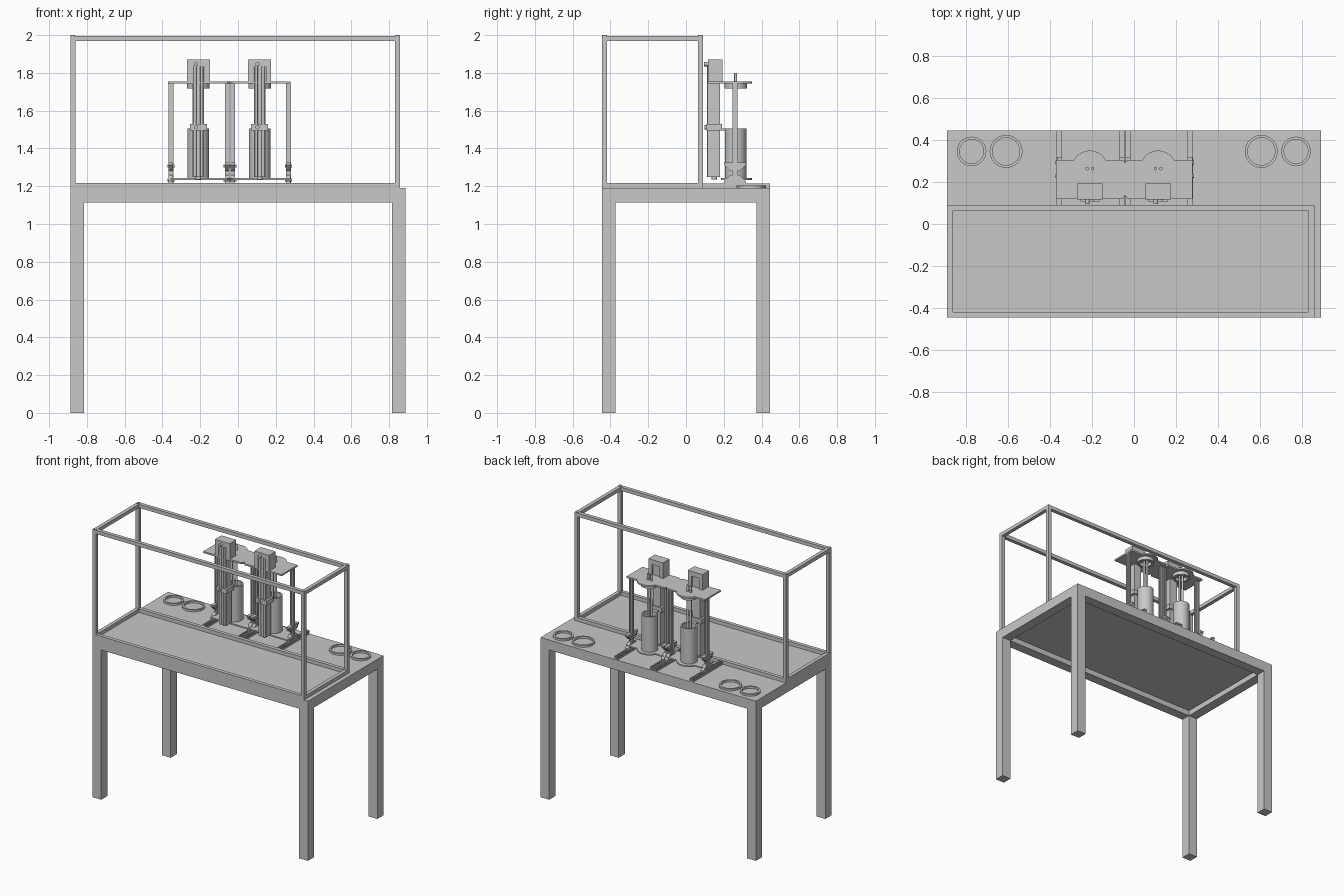
import bpy, bmesh
from math import sin, cos, pi, radians

cube = bpy.data.objects.get("Cube")
if cube:
    bpy.data.objects.remove(cube, do_unlink=True)

TONE = (0.58, 0.58, 0.58, 1)
grey = bpy.data.materials.new("plain_grey")
grey.use_nodes = True
grey.diffuse_color = TONE
grey.node_tree.nodes["Principled BSDF"].inputs["Base Color"].default_value = TONE


def finish(name, bm, smooth=False):
    bmesh.ops.recalc_face_normals(bm, faces=bm.faces)
    mesh = bpy.data.meshes.new(name)
    bm.to_mesh(mesh)
    bm.free()
    mesh.materials.append(grey)
    obj = bpy.data.objects.new(name, mesh)
    bpy.context.scene.collection.objects.link(obj)
    if smooth:
        bpy.ops.object.select_all(action='DESELECT')
        obj.select_set(True)
        bpy.context.view_layer.objects.active = obj
        bpy.ops.object.shade_smooth_by_angle(angle=radians(35))


def prism(name, pts, lo, hi, axis='z', smooth=False):
    """Extrude a flat outline from lo to hi along an axis."""
    place = {'z': lambda a, b: (a, b, lo), 'x': lambda a, b: (lo, a, b),
             'y': lambda a, b: (a, lo, b)}[axis]
    bm = bmesh.new()
    face = bm.faces.new([bm.verts.new(place(a, b)) for a, b in pts])
    ext = bmesh.ops.extrude_face_region(bm, geom=[face])
    verts = [g for g in ext['geom'] if isinstance(g, bmesh.types.BMVert)]
    shift = [hi - lo if axis == k else 0 for k in 'xyz']
    bmesh.ops.translate(bm, verts=verts, vec=shift)
    finish(name, bm, smooth)


def box(name, x0, x1, y0, y1, z0, z1):
    prism(name, [(x0, y0), (x1, y0), (x1, y1), (x0, y1)], z0, z1)


def arc(cx, cy, r, a0, a1, n):
    return [(cx + r * cos(a0 + (a1 - a0) * i / n), cy + r * sin(a0 + (a1 - a0) * i / n))
            for i in range(n + 1)]


def rod(name, a, b, r, lo, hi, axis='z', n=24):
    prism(name, arc(a, b, r, 0, 2 * pi, n)[:-1], lo, hi, axis, True)


def lathe(name, cx, cy, profile, n=40):
    """Spin a closed (radius, z) profile into a ring or tube."""
    bm = bmesh.new()
    loops = [[bm.verts.new((cx + r * cos(2 * pi * i / n), cy + r * sin(2 * pi * i / n), z))
              for r, z in profile] for i in range(n)]
    m = len(profile)
    for i in range(n):
        p, q = loops[i], loops[(i + 1) % n]
        for j in range(m):
            k = (j + 1) % m
            bm.faces.new((p[j], q[j], q[k], p[k]))
    finish(name, bm, True)


def tube(name, cx, cy, ro, ri, z0, z1):
    lathe(name, cx, cy, [(ro, z0), (ro, z1), (ri, z1), (ri, z0)])


def slotted(cx, cy, s):
    """Square bar section with a groove in each side."""
    g, d = s * 0.3, s * 0.55
    side = [(-s, -s), (-g, -s), (-g, -d), (g, -d), (g, -s)]
    pts = []
    for c, k in ((1, 0), (0, 1), (-1, 0), (0, -1)):
        pts += [(cx + x * c - y * k, cy + x * k + y * c) for x, y in side]
    return pts


# Table: four legs, a one-piece rim and a thin panel recessed underneath
HX, HY, LEG, UNDER, TOP = 0.888, 0.445, 0.072, 1.115, 1.19
IX, IY = HX - LEG, HY - LEG
for sx in (-1, 1):
    for sy in (-1, 1):
        xs = sorted((sx * HX, sx * IX))
        ys = sorted((sy * HY, sy * IY))
        box("table_leg", *xs, *ys, 0, UNDER)

bm = bmesh.new()
rings = [[bm.verts.new((sx * x, sy * y, z)) for sx, sy in ((-1, -1), (1, -1), (1, 1), (-1, 1))]
         for x, y, z in ((HX, HY, TOP), (HX, HY, UNDER), (IX, IY, UNDER), (IX, IY, TOP - 0.035))]
bm.faces.new(rings[0])
bm.faces.new(rings[-1])
for p, q in zip(rings, rings[1:]):
    for i in range(4):
        bm.faces.new((p[i], p[(i + 1) % 4], q[(i + 1) % 4], q[i]))
finish("table_top", bm)

# Open cabinet frame with round caps on its corners
X0, X1, Y0, Y1, B, ROOF = -HX, 0.857, -HY, 0.09, 0.027, 1.996
for x in (X0, X1 - B):
    for y in (Y0, Y1 - B):
        box("cabinet_post", x, x + B, y, y + B, TOP, ROOF)
        rod("cabinet_corner_cap", x + B / 2, y + B / 2, 0.012, ROOF, 2.0)
for z in (TOP, ROOF - B):
    for y in (Y0, Y1 - B):
        box("cabinet_long_bar", X0 + B, X1 - B, y, y + B, z, z + B)
    for x in (X0, X1 - B):
        box("cabinet_short_bar", x, x + B, Y0 + B, Y1 - B, z, z + B)

# Rings lying on the table
for x, r in ((-0.772, 0.07), (-0.608, 0.078), (0.605, 0.078), (0.77, 0.07)):
    tube("table_ring", x, 0.345, r, r - 0.013, TOP, TOP + 0.014)

# Slotted base rails, uprights and their stacked corner brackets
PY, S = 0.26, 0.0125
RAIL = TOP + 2 * S
for x in (-0.355, -0.057, -0.028, 0.267):
    prism("base_rail", slotted(x, TOP + S, S), Y1, HY, 'y')
    prism("upright", slotted(x, PY, S), RAIL, 1.745)
    for s in (-1, 1):
        shape = [(0, 0), (0.045, 0), (0.045, 0.012), (0.012, 0.045), (0, 0.045)]
        for base, flip in ((RAIL, 1), (RAIL + 0.11, -1)):
            prism("corner_bracket", [(PY + s * (S + a), base + flip * b) for a, b in shape],
                  x - 0.012, x + 0.012, 'x')
            rod("bracket_bolt", PY + s * 0.032, base + flip * 0.018, 0.009,
                x - 0.019, x + 0.019, 'x', 12)

# Upper and lower plates with rounded lobes behind each cylinder
UNITS, CY, MID = (-0.21, 0.115), 0.263, -0.0425


def plate(name, x0, x1, front, z0, z1):
    back, r = 0.305, 0.086
    pts = [(x0, front), (MID - 0.012, front), (MID, front + 0.02), (MID + 0.012, front),
           (x1, front), (x1, back)]
    lobe = radians(29)
    pts += arc(UNITS[1], CY, r, lobe, pi - lobe, 16)
    pts += [(MID + 0.012, back), (MID, back - 0.015), (MID - 0.012, back)]
    pts += arc(UNITS[0], CY, r, lobe, pi - lobe, 16)
    pts += [(x0, back)]
    prism(name, pts, z0, z1)


plate("upper_plate", -0.37, 0.277, 0.118, 1.743, 1.755)
plate("lower_plate", -0.355, 0.277, 0.185, 1.233, 1.243)

# Two press units: cylinder, guide rods, collar, motor housing and actuator
for x in UNITS:
    lathe("cylinder", x, CY, [(0.002, 1.243), (0.057, 1.243), (0.057, 1.505),
                              (0.047, 1.505), (0.047, 1.3), (0.002, 1.3)])
    tube("upper_collar", x, CY, 0.06, 0.042, 1.717, 1.743)
    for dx in (-0.013, 0.013):
        rod("guide_rod", x + dx, CY, 0.008, 1.3, 1.8, n=16)
    rod("piston", x, CY, 0.046, 1.42, 1.44)
    # Housing is a cap with two cheeks and a slot through it
    box("motor_cap", x - 0.061, x + 0.061, 0.116, 0.192, 1.835, 1.872)
    for s in (-1, 1):
        xs = sorted((x + s * 0.032, x + s * 0.061))
        box("motor_cheek", *xs, 0.116, 0.192, 1.755, 1.835)
    rod("motor_shaft", x - 0.012, 1.846, 0.011, 0.095, 0.116, 'y', 16)
    # Actuator column with side ridges, clamp and end nub
    box("actuator_column", x - 0.03, x + 0.03, 0.12, 0.18, 1.25, 1.835)
    for dx in (-0.018, 0.018):
        rod("actuator_ridge", x + dx, 0.12, 0.008, 1.25, 1.835, n=12)
    box("actuator_clamp", x - 0.045, x + 0.045, 0.108, 0.19, 1.495, 1.53)
    rod("clamp_knob", x - 0.012, 1.512, 0.011, 0.098, 0.108, 'y', 16)
    box("clamp_arm", x - 0.02, x + 0.02, 0.19, 0.215, 1.495, 1.505)
    rod("actuator_end", x, 0.15, 0.014, 1.235, 1.25, n=16)
